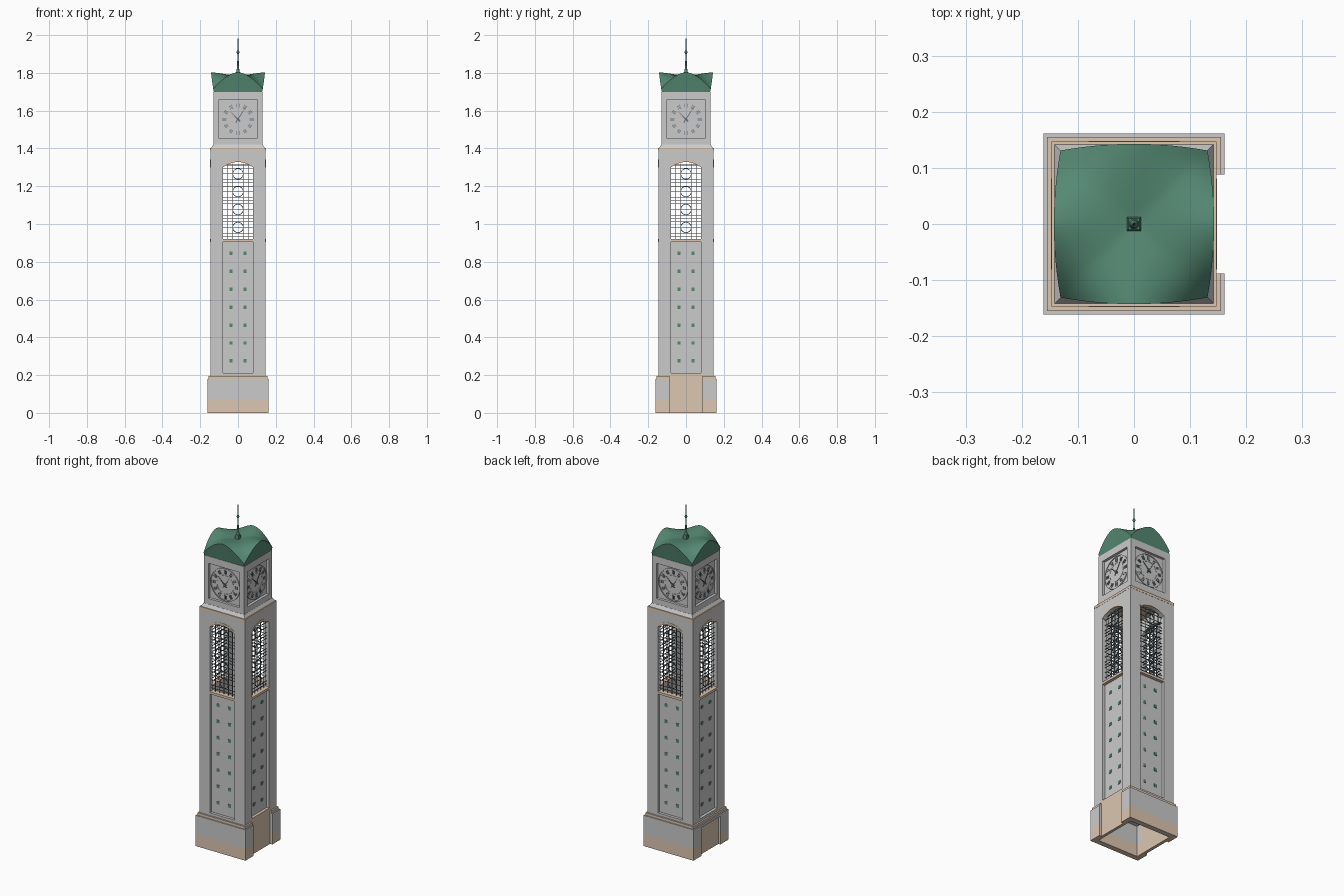
import bpy, bmesh, math
from mathutils import Matrix, Vector

if "Cube" in bpy.data.objects:
    bpy.data.objects.remove(bpy.data.objects["Cube"])


def material(name, rgb):
    m = bpy.data.materials.new(name)
    m.diffuse_color = (*rgb, 1)
    m.use_nodes = True
    m.node_tree.nodes["Principled BSDF"].inputs["Base Color"].default_value = m.diffuse_color
    return m


TAN = material("tan_stone", (0.72, 0.57, 0.44))
GREEN = material("green_copper", (0.09, 0.25, 0.17))
DARK = material("dark_metal", (0.13, 0.16, 0.18))


def finish(name, bm, mat=None, four=False, smooth=False):
    if four:  # repeat the front side on all four sides
        src = bm.verts[:] + bm.edges[:] + bm.faces[:]
        for k in (1, 2, 3):
            new = bmesh.ops.duplicate(bm, geom=src)["geom"]
            vs = [g for g in new if isinstance(g, bmesh.types.BMVert)]
            bmesh.ops.rotate(bm, verts=vs, matrix=Matrix.Rotation(k * math.pi / 2, 3, 'Z'))
    bmesh.ops.recalc_face_normals(bm, faces=bm.faces[:])
    me = bpy.data.meshes.new(name)
    bm.to_mesh(me)
    bm.free()
    ob = bpy.data.objects.new(name, me)
    bpy.context.collection.objects.link(ob)
    if mat:
        me.materials.append(mat)
    if smooth:
        bpy.ops.object.select_all(action='DESELECT')
        ob.select_set(True)
        bpy.context.view_layer.objects.active = ob
        bpy.ops.object.shade_smooth_by_angle(angle=math.radians(35))
    return ob


# local side frame: x across, d outward from the axis, z up
def prism(bm, pts, d0, d1):
    a = [bm.verts.new((x, -d0, z)) for x, z in pts]
    b = [bm.verts.new((x, -d1, z)) for x, z in pts]
    bm.faces.new(a)
    bm.faces.new(b[::-1])
    for i in range(len(pts)):
        j = (i + 1) % len(pts)
        bm.faces.new((a[j], a[i], b[i], b[j]))


def box(bm, x0, x1, d0, d1, z0, z1):
    prism(bm, [(x0, z0), (x1, z0), (x1, z1), (x0, z1)], d0, d1)


def bar(bm, p, q, w0, w1, d0, d1):
    p, q = Vector(p), Vector(q)
    n = (q - p).normalized().orthogonal()
    prism(bm, [p - n * w0, q - n * w1, q + n * w1, p + n * w0], d0, d1)


def ring(bm, cz, r0, r1, d0, d1, n=24):
    loops = []
    for r, d in ((r0, d0), (r1, d0), (r1, d1), (r0, d1)):
        loops.append([bm.verts.new((r * math.cos(t), -d, cz + r * math.sin(t)))
                      for t in (2 * math.pi * i / n for i in range(n))])
    for k in range(4):
        a, b = loops[k], loops[(k + 1) % 4]
        for i in range(n):
            bm.faces.new((a[i], a[(i + 1) % n], b[(i + 1) % n], b[i]))


def frustum(name, r0, r1, z0, z1, mat=None):
    bm = bmesh.new()
    bmesh.ops.create_cone(bm, cap_ends=True, segments=4, radius1=r0 * 2 ** .5,
                          radius2=r1 * 2 ** .5, depth=z1 - z0,
                          matrix=Matrix.Translation((0, 0, (z0 + z1) / 2)) @ Matrix.Rotation(math.pi / 4, 4, 'Z'))
    return finish(name, bm, mat)


def arch(half, spring, rise, n=10):
    return [(half * (1 - 2 * i / n), spring + rise * (1 - (1 - 2 * i / n) ** 2)) for i in range(n + 1)]


# base walls: open doorway on the right, shallow niche on the left
def base_band(name, h, z0, z1, mat, left_open, right_open):
    bm = bmesh.new()
    box(bm, -h, h, 0.13, h, z0, z1)
    box(bm, -h, h, -h, -0.13, z0, z1)
    for sx, is_open in ((-1, left_open), (1, right_open)):
        xa, xb = sorted((sx * 0.13, sx * h))
        for y0, y1 in (((-0.13, -0.088), (0.088, 0.13)) if is_open else ((-0.13, 0.13),)):
            box(bm, xa, xb, y0, y1, z0, z1)
    finish(name, bm, mat)


base_band("base_plinth", 0.161, 0, 0.07, TAN, True, True)
base_band("base_wall", 0.161, 0.07, 0.165, None, True, True)
base_band("base_lintel", 0.161, 0.165, 0.18, None, False, True)
base_band("base_cap", 0.155, 0.18, 0.195, TAN, False, True)
bm = bmesh.new()
box(bm, 0.13, 0.1465, -0.09, 0.09, 0, 0.212)
box(bm, -0.148, -0.13, -0.09, 0.09, 0, 0.18)
finish("doorway_panels", bm, TAN)

# shaft walls with a tall arched opening on each side
H, W = 0.146, 0.08
bm = bmesh.new()
prism(bm, [(-H, 0.19), (-W, 0.19)] + arch(W, 1.30, 0.028)[::-1] + [(W, 0.19), (H, 0.19), (H, 1.39), (-H, 1.39)], 0.12, H)
box(bm, -W, W, 0.12, H, 0.19, 0.21)
finish("shaft_walls", bm, four=True)
frustum("shaft_top_trim", 0.147, 0.147, 1.388, 1.402, TAN)
frustum("shaft_floor", 0.13, 0.13, 0.18, 0.2)

# arch trim and window sill
bm = bmesh.new()
prism(bm, arch(W + .001, 1.30, 0.028) + arch(W + .001, 1.31, 0.032)[::-1], 0.13, 0.1475)
box(bm, -W, W, 0.115, 0.1475, 0.906, 0.92)
finish("arch_trim_and_sill", bm, TAN, True)

# recessed lower panels with centre joint and small windows
bm = bmesh.new()
box(bm, -W, W, 0.115, 0.13, 0.2, 0.91)
box(bm, -0.001, 0.001, 0.13, 0.131, 0.21, 0.906)
finish("recessed_panels", bm, four=True)
bm = bmesh.new()
for i in range(7):
    z = 0.275 + i * 0.095
    for x in (-0.037, 0.037):
        box(bm, x - 0.009, x + 0.009, 0.125, 0.132, z - 0.009, z + 0.009)
finish("small_windows", bm, GREEN, True)

# belfry lattice with circles
bm = bmesh.new()
for x in (-0.055, -0.028, 0, 0.028, 0.055):
    box(bm, x - .0013, x + .0013, 0.127, 0.130, 0.915, 1.32)
for i in range(4):
    z = 0.982 + i * 0.0945
    for dz in (-0.047, -0.03, 0, 0.03):
        box(bm, -W, W, 0.1265, 0.1295, z + dz - .0013, z + dz + .0013)
    ring(bm, z, 0.026, 0.0295, 0.126, 0.131)
box(bm, -W, W, 0.1265, 0.1295, 1.311, 1.314)
finish("belfry_lattice", bm, DARK, True)

# clock stage
frustum("clock_stage_skirt", 0.142, 0.131, 1.402, 1.42)
frustum("clock_stage_core", 0.115, 0.115, 1.41, 1.70)
C, S = 1.555, 0.13
bm = bmesh.new()
box(bm, -S, S, 0.11, S, 1.42, 1.453)
box(bm, -S, S, 0.11, S, 1.659, 1.70)
box(bm, -S, -0.1, 0.11, S, 1.453, 1.659)
box(bm, 0.1, S, 0.11, S, 1.453, 1.659)
finish("clock_frames", bm, four=True)

# dials, hour marks and hands
bm = bmesh.new()
prism(bm, [(0.095 * math.cos(t), C + 0.095 * math.sin(t)) for t in (math.pi * i / 20 for i in range(40))], 0.114, 0.118)
ring(bm, C, 0.090, 0.095, 0.117, 0.121, 40)
ring(bm, C, 0.053, 0.055, 0.117, 0.1195, 40)
finish("clock_dials", bm, four=True)
bm = bmesh.new()
for i in range(12):
    t = i * math.pi / 6
    out, side = Vector((math.sin(t), math.cos(t))), Vector((math.cos(t), -math.sin(t)))
    for s in (-0.006, 0, 0.006):
        p = Vector((0, C)) + side * s
        bar(bm, p + out * 0.062, p + out * 0.084, 0.0013, 0.0013, 0.117, 0.120)
bar(bm, (-0.012, C - 0.018), (0.040, C + 0.062), 0.003, 0.001, 0.120, 0.122)
bar(bm, (0.012, C - 0.012), (-0.042, C + 0.040), 0.004, 0.001, 0.122, 0.124)
ring(bm, C, 0.001, 0.007, 0.118, 0.125, 12)
finish("hour_marks_and_hands", bm, DARK, True)

# roof: four arched sides flaring outward, meeting in a creased vault
bm = bmesh.new()
bmesh.ops.create_grid(bm, x_segments=24, y_segments=24, size=1)
rim = [e for e in bm.edges if e.is_boundary]
skirt = [g for g in bmesh.ops.extrude_edge_only(bm, edges=rim)["geom"] if isinstance(g, bmesh.types.BMVert)]
low = set(skirt)
for v in bm.verts:
    u, w = v.co.x, v.co.y
    if v in low:
        v.co = (u * 0.128, w * 0.128, 1.698)
    else:
        dip = 0.022 * max(0, 1 - max(abs(u), abs(w))) ** 1.3
        v.co = (u * 0.131 * (1 + 0.09 * (1 - w * w)), w * 0.131 * (1 + 0.09 * (1 - u * u)),
                1.803 - 0.088 * abs(u * w) ** 1.7 - dip)
finish("roof", bm, GREEN, smooth=True)

# spire: square foot and a turned pole
frustum("spire_foot", 0.014, 0.010, 1.765, 1.805, GREEN)
bm = bmesh.new()
prof = [(0.010, 1.80), (0.006, 1.825), (0.004, 1.86), (0.0035, 1.90), (0.007, 1.907),
        (0.007, 1.913), (0.003, 1.92), (0.0025, 1.95), (0.0006, 2.0)]
vs = [bm.verts.new((r, 0, z)) for r, z in prof]
es = [bm.edges.new(p) for p in zip(vs, vs[1:])]
bmesh.ops.spin(bm, geom=vs + es, cent=(0, 0, 0), axis=(0, 0, 1), angle=2 * math.pi, steps=12)
bmesh.ops.remove_doubles(bm, verts=bm.verts[:], dist=1e-5)
finish("spire", bm, GREEN, smooth=True)
